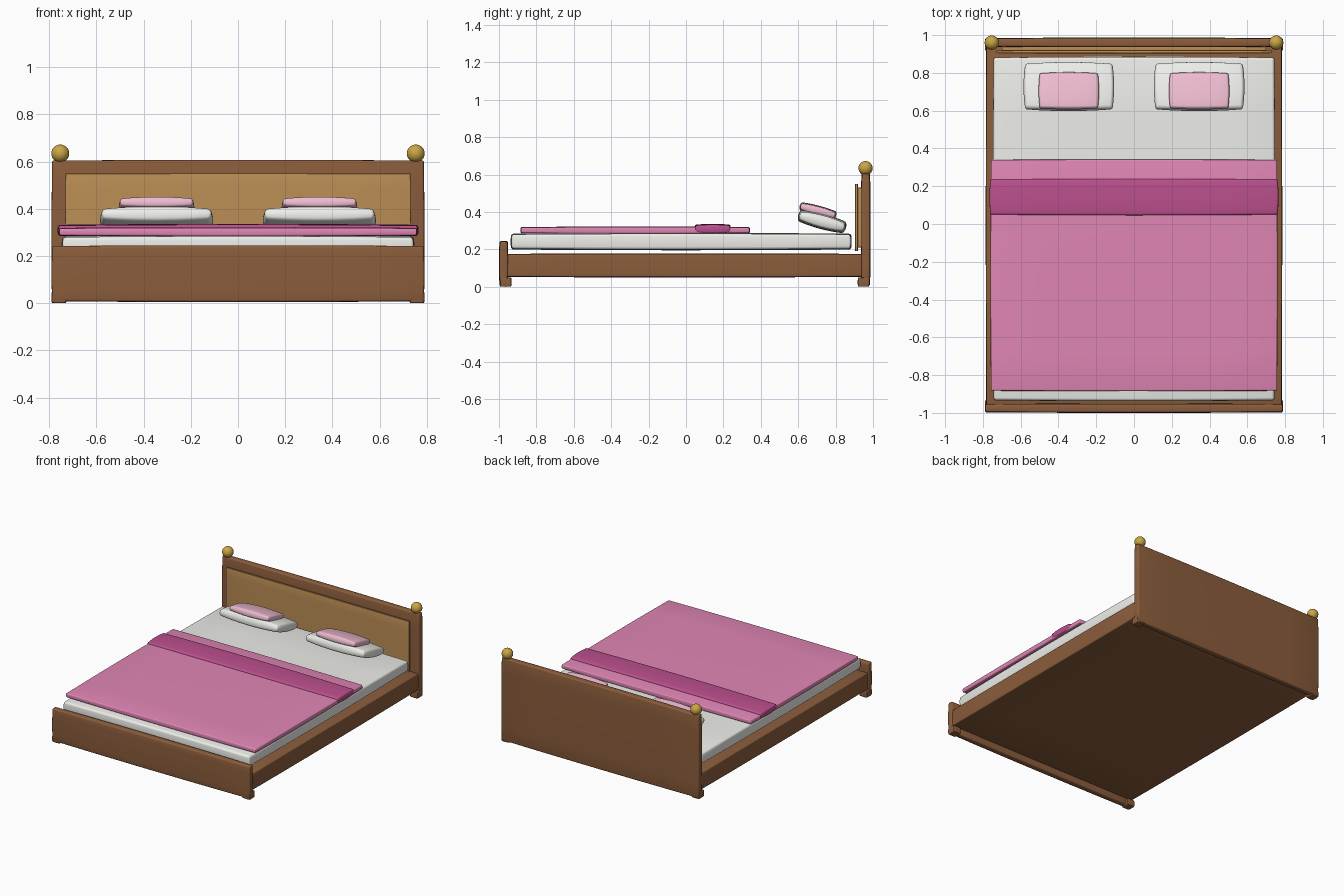
import bpy, bmesh, math

if "Cube" in bpy.data.objects:
    bpy.data.objects.remove(bpy.data.objects["Cube"])


def mat(name, c):
    m = bpy.data.materials.new(name)
    m.diffuse_color = (*c, 1)
    m.use_nodes = True
    m.node_tree.nodes["Principled BSDF"].inputs["Base Color"].default_value = m.diffuse_color
    return m


WOOD = mat("wood", (0.26, 0.11, 0.045))
PANEL = mat("light_wood", (0.50, 0.27, 0.09))
WHITE = mat("linen", (0.85, 0.85, 0.82))
PINK = mat("pink", (0.75, 0.24, 0.46))
DEEP = mat("deep_pink", (0.50, 0.08, 0.27))
PALE = mat("pale_pink", (0.85, 0.50, 0.63))
GOLD = mat("brass", (0.60, 0.38, 0.06))


def soft_box(name, x, y, z, material, bulge=0.004, bevel=0.006, tilt=0):
    """Box between (min, max) ranges, faces swelling slightly in the middle."""
    ranges = (x, y, z)
    half = [(b - a) / 2 for a, b in ranges]
    bm = bmesh.new()
    bmesh.ops.create_cube(bm, size=2)
    bmesh.ops.subdivide_edges(bm, edges=bm.edges[:], cuts=5, use_grid_fill=True)
    for v in bm.verts:
        u = v.co.copy()
        for i in range(3):
            s = (u[i - 1] ** 2 + u[i - 2] ** 2) / 2
            v.co[i] = u[i] * (half[i] - bulge * s)
    me = bpy.data.meshes.new(name)
    bm.to_mesh(me)
    bm.free()
    me.materials.append(material)
    ob = bpy.data.objects.new(name, me)
    bpy.context.collection.objects.link(ob)
    ob.location = [(a + b) / 2 for a, b in ranges]
    ob.rotation_euler.x = math.radians(tilt)
    mod = ob.modifiers.new("soft_edges", 'BEVEL')
    mod.width = bevel
    mod.segments = 3
    mod.limit_method = 'ANGLE'
    mod.angle_limit = math.radians(40)
    me.shade_smooth()
    return ob


# Bed frame
soft_box("bed_base", (-0.785, 0.785), (-0.96, 0.945), (0.05, 0.178), WOOD)
soft_box("footboard", (-0.79, 0.79), (-1.0, -0.95), (0.005, 0.245), WOOD, 0.005, 0.01)
soft_box("headboard", (-0.79, 0.79), (0.935, 0.987), (0.005, 0.607), WOOD, 0.005, 0.008)
soft_box("headboard_panel", (-0.732, 0.732), (0.903, 0.920), (0.19, 0.55), PANEL, 0.002, 0.003)
# Strip joining the inset panel to the headboard
soft_box("panel_backing", (-0.70, 0.70), (0.918, 0.94), (0.21, 0.53), PANEL, 0.001, 0.002)

# Bedding
soft_box("mattress", (-0.748, 0.748), (-0.938, 0.886), (0.195, 0.288), WHITE, 0.008, 0.012)
soft_box("blanket", (-0.76, 0.76), (-0.885, 0.342), (0.282, 0.322), PINK, 0.005, 0.008)
soft_box("blanket_fold", (-0.765, 0.765), (0.045, 0.24), (0.282, 0.336), DEEP, 0.008, 0.010)

for side, s in (("left", -1), ("right", 1)):
    cx = 0.345 * s
    # Tilted pillows
    soft_box(side + "_pillow", (cx - 0.24, cx + 0.24), (0.595, 0.86), (0.308, 0.39),
             WHITE, 0.018, 0.016, -15)
    soft_box(side + "_small_pillow", (cx - 0.16, cx + 0.16), (0.604, 0.806), (0.378, 0.434),
             PALE, 0.012, 0.012, -15)
    # Feet
    fx = sorted((0.727 * s, 0.79 * s))
    soft_box(side + "_front_foot", fx, (-0.995, -0.933), (0, 0.05), WOOD, 0.002, 0.004)
    soft_box(side + "_back_foot", fx, (0.918, 0.98), (0, 0.05), WOOD, 0.002, 0.004)
    # Brass finials
    bpy.ops.mesh.primitive_uv_sphere_add(segments=24, ring_count=16, radius=0.038,
                                         location=(0.753 * s, 0.96, 0.634))
    ball = bpy.context.object
    ball.name = side + "_finial"
    ball.data.materials.append(GOLD)
    ball.data.shade_smooth()
